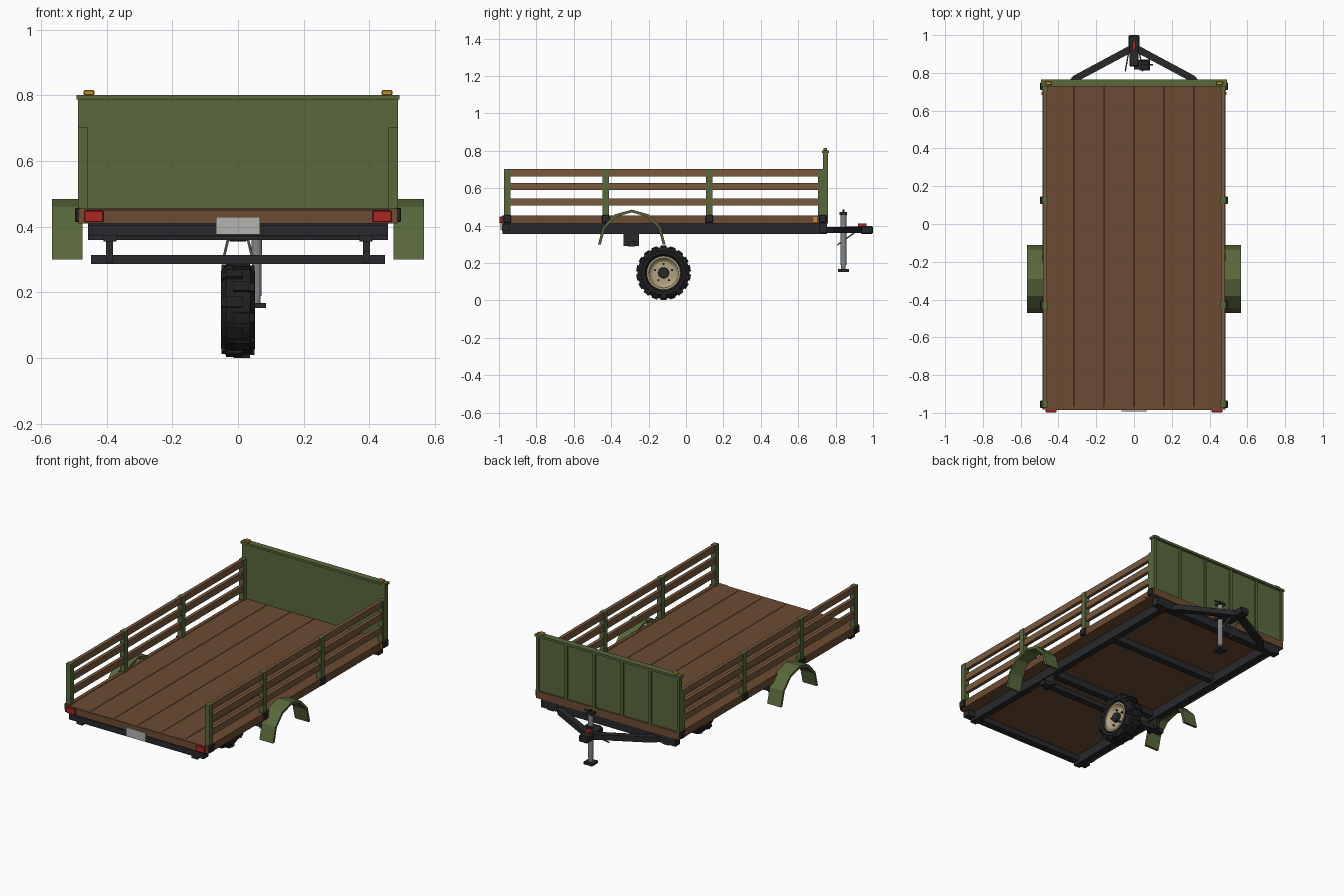
import bpy, bmesh, math
from mathutils import Vector, Matrix

if "Cube" in bpy.data.objects:
    bpy.data.objects.remove(bpy.data.objects["Cube"])


def mat(name, r, g, b):
    m = bpy.data.materials.new(name)
    m.diffuse_color = (r, g, b, 1)
    m.use_nodes = True
    m.node_tree.nodes["Principled BSDF"].inputs["Base Color"].default_value = m.diffuse_color
    return m


GREEN = mat("green_paint", 0.1, 0.14, 0.045)
WOOD = mat("wood", 0.15, 0.072, 0.033)
SLAT = mat("slat_wood", 0.19, 0.1, 0.05)
BLACK = mat("black_steel", 0.022, 0.022, 0.025)
RUBBER = mat("rubber", 0.014, 0.014, 0.014)
BEIGE = mat("rim_beige", 0.45, 0.36, 0.22)
STEEL = mat("steel", 0.22, 0.23, 0.25)
RED = mat("red_lens", 0.4, 0.02, 0.015)
AMBER = mat("amber_lens", 0.6, 0.27, 0.03)
PLATE = mat("plate_grey", 0.45, 0.45, 0.42)


def finish(name, bm, m):
    bmesh.ops.recalc_face_normals(bm, faces=bm.faces)
    me = bpy.data.meshes.new(name)
    bm.to_mesh(me)
    bm.free()
    me.materials.append(m)
    ob = bpy.data.objects.new(name, me)
    bpy.context.collection.objects.link(ob)
    return ob


def box(name, x, y, z, m, bevel=0.0):
    """Box from (min, max) pairs."""
    bm = bmesh.new()
    bmesh.ops.create_cube(bm, size=1)
    for v in bm.verts:
        v.co = [(a + b) / 2 + c * (b - a) for (a, b), c in zip((x, y, z), v.co)]
    if bevel:
        bmesh.ops.bevel(bm, geom=bm.edges[:], offset=bevel, segments=1, affect='EDGES')
    return finish(name, bm, m)


def pair(name, x, y, z, m, bevel=0.0):
    """Box and its mirror image across x = 0."""
    box(name + "_right", x, y, z, m, bevel)
    box(name + "_left", (-x[1], -x[0]), y, z, m, bevel)


def rod(name, a, b, r, m, sides=12, r2=None):
    a, b = Vector(a), Vector(b)
    bm = bmesh.new()
    bmesh.ops.create_cone(bm, cap_ends=True, segments=sides, radius1=r,
                          radius2=r if r2 is None else r2, depth=(b - a).length)
    rot = (b - a).to_track_quat('Z', 'Y').to_matrix().to_4x4()
    bmesh.ops.transform(bm, matrix=Matrix.Translation((a + b) / 2) @ rot, verts=bm.verts)
    return finish(name, bm, m)


def prism(name, pts, to3d, depth, m):
    bm = bmesh.new()
    f = bm.faces.new([bm.verts.new(to3d(*p)) for p in pts])
    ext = bmesh.ops.extrude_face_region(bm, geom=[f])
    bmesh.ops.translate(bm, vec=depth, verts=[g for g in ext['geom'] if isinstance(g, bmesh.types.BMVert)])
    return finish(name, bm, m)


def lathe_x(name, profile, centre, m, n=24):
    """Revolve a closed (x, radius) profile about the wheel axis."""
    bm = bmesh.new()
    rings = [[bm.verts.new((centre[0] + x, centre[1] + r * math.cos(2 * math.pi * i / n),
                            centre[2] + r * math.sin(2 * math.pi * i / n)))
              for x, r in profile] for i in range(n)]
    k = len(profile)
    for i in range(n):
        a, b = rings[i], rings[(i + 1) % n]
        for j in range(k):
            bm.faces.new((a[j], a[(j + 1) % k], b[(j + 1) % k], b[j]))
    return finish(name, bm, m)


# deck planks, edge boards and underside
for i in range(6):
    x0 = -0.48 + 0.16 * i
    box(f"deck_plank_{i}", (x0 + 0.0015, x0 + 0.1585), (-0.98, 0.755), (0.425, 0.452), WOOD)
box("deck_base", (-0.476, 0.476), (-0.975, 0.75), (0.412, 0.43), WOOD)
pair("side_board", (0.462, 0.485), (-0.983, 0.76), (0.41, 0.455), WOOD)
box("rear_board", (-0.462, 0.462), (-0.985, -0.965), (0.41, 0.451), WOOD)
box("front_board", (-0.462, 0.462), (0.74, 0.76), (0.41, 0.455), WOOD)

# chassis
pair("frame_rail", (0.37, 0.41), (-0.98, 0.755), (0.355, 0.411), BLACK)
box("rear_crossmember", (-0.457, 0.457), (-0.985, -0.94), (0.372, 0.406), BLACK)
box("front_crossmember", (-0.457, 0.457), (0.71, 0.755), (0.36, 0.411), BLACK)
for i, y in enumerate((-0.29, 0.25)):
    box(f"crossmember_{i}", (-0.38, 0.38), (y - 0.02, y + 0.02), (0.37, 0.411), BLACK)
pair("axle_hanger", (0.38, 0.402), (-0.333, -0.25), (0.292, 0.358), BLACK)
box("axle_beam", (-0.447, 0.447), (-0.31, -0.27), (0.287, 0.314), BLACK)

# stakes, pockets and slats
for i, y in enumerate((-0.955, -0.43, 0.125, 0.73)):
    pair(f"stake_{i}", (0.456, 0.487), (y - 0.017, y + 0.017), (0.44, 0.703), GREEN)
    pair(f"stake_pocket_{i}", (0.478, 0.497), (y - 0.02, y + 0.02), (0.415, 0.457), BLACK, 0.003)
for i, (z0, z1) in enumerate(((0.507, 0.546), (0.59, 0.628), (0.663, 0.702))):
    pair(f"side_slat_{i}", (0.461, 0.482), (-0.972, 0.735), (z0, z1), SLAT)

# headboard with ribs and cap
box("headboard_panel", (-0.48, 0.48), (0.735, 0.75), (0.455, 0.79), GREEN)
pair("headboard_edge_post", (0.47, 0.487), (0.732, 0.76), (0.455, 0.79), GREEN)
for i in range(4):
    x = -0.285 + 0.19 * i
    box(f"headboard_rib_{i}", (x - 0.008, x + 0.008), (0.748, 0.76), (0.455, 0.79), GREEN)
box("headboard_cap", (-0.492, 0.492), (0.727, 0.765), (0.788, 0.802), GREEN)
pair("corner_post", (0.456, 0.486), (0.705, 0.75), (0.455, 0.703), GREEN)

# lamps and plate
pair("top_marker", (0.437, 0.47), (0.735, 0.755), (0.8, 0.816), AMBER, 0.003)
pair("side_marker", (0.484, 0.49), (0.682, 0.7), (0.42, 0.446), AMBER)
pair("tail_lamp", (0.41, 0.468), (-0.997, -0.983), (0.414, 0.449), RED, 0.002)
box("rear_plate", (-0.067, 0.067), (-0.992, -0.985), (0.376, 0.43), PLATE)

# arched fenders, six facets each
ang = [math.radians(a) for a in range(0, 181, 30)]
arch = [(0.18 * math.cos(a), 0.185 * math.sin(a)) for a in ang]
arch += [(0.165 * math.cos(a), 0.17 * math.sin(a)) for a in reversed(ang)]
for side, x0 in (("right", 0.474), ("left", -0.567)):
    prism(f"fender_{side}", arch, lambda u, v: (x0, u - 0.29, v + 0.3), (0.093, 0, 0), GREEN)

# wheel: tyre, lugs, dished rim, hub and bolts
C = Vector((0, -0.12, 0.147))
lathe_x("tyre", [(-0.035, 0.086), (-0.05, 0.1), (-0.052, 0.118), (-0.036, 0.139),
                 (0.036, 0.139), (0.052, 0.118), (0.05, 0.1), (0.035, 0.086)], C, RUBBER)
for i in range(18):
    s = 1 if i % 2 else -1
    bm = bmesh.new()
    bmesh.ops.create_cube(bm, size=1, matrix=Matrix.Translation(C)
                          @ Matrix.Rotation(i * math.pi / 9, 4, 'X')
                          @ Matrix.Translation((s * 0.011, 0, 0.138))
                          @ Matrix.Diagonal((0.05, 0.033, 0.016, 1)))
    finish(f"tread_lug_{i}", bm, RUBBER)
    bm = bmesh.new()
    bmesh.ops.create_cube(bm, size=1, matrix=Matrix.Translation(C)
                          @ Matrix.Rotation(i * math.pi / 9, 4, 'X')
                          @ Matrix.Translation((s * 0.043, 0, 0.126))
                          @ Matrix.Diagonal((0.016, 0.028, 0.024, 1)))
    finish(f"shoulder_lug_{i}", bm, RUBBER)
lathe_x("rim", [(-0.042, 0.09), (-0.042, 0.08), (-0.01, 0.068), (-0.01, 0.02),
                (0.025, 0.02), (0.025, 0.06), (0.03, 0.068), (0.044, 0.08), (0.044, 0.09)], C, BEIGE)
rod("hub", C + Vector((-0.035, 0, 0)), C + Vector((0.043, 0, 0)), 0.034, BLACK, 16, 0.028)
for i in range(5):
    a = math.radians(90 + 72 * i)
    p = C + Vector((0.024, 0.048 * math.cos(a), 0.048 * math.sin(a)))
    rod(f"wheel_bolt_{i}", p, p + Vector((0.01, 0, 0)), 0.006, BLACK, 6)

# drawbar, coupler and latch
for side, s in (("right", 1), ("left", -1)):
    pts = [(s * 0.365, 0.735), (s * 0.32, 0.785), (0, 0.957), (0, 0.915), (s * 0.3, 0.755), (s * 0.3, 0.735)]
    prism(f"drawbar_{side}", pts, lambda u, v: (u, v, 0.36), (0, 0, 0.033), BLACK)
    rod(f"safety_chain_{side}", (s * 0.03, 0.9, 0.362), (s * 0.046, 0.81, 0.297), 0.004, STEEL, 6)
box("coupler_body", (-0.025, 0.025), (0.835, 0.97), (0.36, 0.395), BLACK, 0.004)
box("coupler_head", (-0.03, 0.03), (0.935, 1.0), (0.355, 0.397), BLACK, 0.006)
box("coupler_latch", (-0.009, 0.009), (0.92, 0.965), (0.393, 0.411), RED)

# parking jack
J = (0.057, 0.842)
rod("jack_tube", (*J, 0.3), (*J, 0.46), 0.016, STEEL)
rod("jack_leg", (*J, 0.16), (*J, 0.31), 0.012, STEEL)
rod("jack_outer_sleeve", (*J, 0.19), (*J, 0.34), 0.015, STEEL)
box("jack_foot", (0.028, 0.086), (0.813, 0.871), (0.153, 0.168), BLACK)
box("jack_cap", (0.036, 0.078), (0.822, 0.862), (0.457, 0.472), BLACK)
box("jack_mount", (0.0, 0.082), (0.818, 0.868), (0.36, 0.39), BLACK)
rod("jack_crank", (*J, 0.465), (*J, 0.485), 0.005, BLACK, 8)
rod("jack_handle", (0.05, 0.842, 0.475), (0.1, 0.842, 0.475), 0.004, BLACK, 8)
